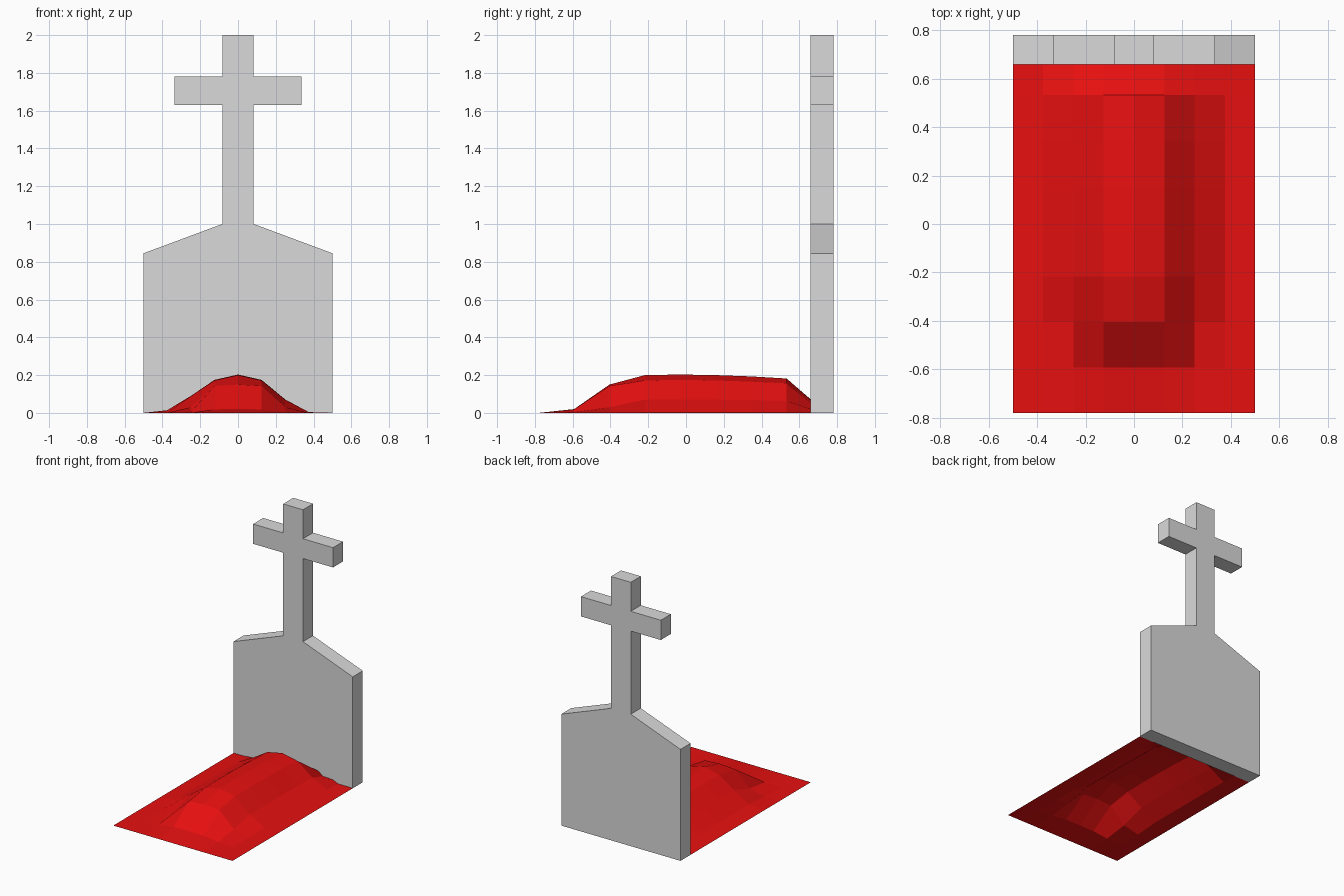
import bpy, bmesh

if "Cube" in bpy.data.objects:
    bpy.data.objects.remove(bpy.data.objects["Cube"])


def material(name, color):
    m = bpy.data.materials.new(name)
    m.diffuse_color = (*color, 1)
    m.use_nodes = True
    m.node_tree.nodes["Principled BSDF"].inputs["Base Color"].default_value = m.diffuse_color
    return m


def make_object(name, bm, mat):
    bmesh.ops.recalc_face_normals(bm, faces=bm.faces)
    mesh = bpy.data.meshes.new(name)
    bm.to_mesh(mesh)
    bm.free()
    mesh.materials.append(mat)
    ob = bpy.data.objects.new(name, mesh)
    bpy.context.collection.objects.link(ob)
    return ob


stone = material("grey stone", (0.70, 0.70, 0.70))
red = material("red earth", (0.80, 0.005, 0.005))

# Headstone: mirrored outline with a cross on top, extruded backwards
half = [(0.5, 0), (0.5, 0.845), (0.083, 1.0), (0.083, 1.63),
        (0.335, 1.63), (0.335, 1.78), (0.083, 1.78), (0.083, 2.0)]
outline = half + [(-x, z) for x, z in reversed(half)]
bm = bmesh.new()
front = bm.faces.new([bm.verts.new((x, 0.66, z)) for x, z in outline])
back = bmesh.ops.extrude_face_region(bm, geom=[front], use_keep_orig=True)
bmesh.ops.translate(bm, vec=(0, 0.12, 0),
                    verts=[v for v in back["geom"] if isinstance(v, bmesh.types.BMVert)])
make_object("headstone", bm, stone)

# Grave mound: open 8 x 8 grid sheet, ridge height times cross-section
ridge = [0, 0.02, 0.15, 0.2, 0.203, 0.2, 0.193, 0.182, 0.02]
section = [0, 0.07, 0.44, 0.86, 1, 0.86, 0.35, 0.02, 0]
front_section = [0, 0, 0.2, 0.95, 1, 0.95, 0.2, 0, 0]
bm = bmesh.new()
rows = []
for j, h in enumerate(ridge):
    prof = front_section if j < 3 else section
    rows.append([bm.verts.new((-0.5 + 0.125 * i, -0.78 + 0.1875 * j, h * s))
                 for i, s in enumerate(prof)])
for a, b in zip(rows, rows[1:]):
    for i in range(8):
        bm.faces.new((a[i], a[i + 1], b[i + 1], b[i]))
mound = make_object("grave_mound", bm, red)
if mound.data.polygons[0].normal.z < 0:
    mound.data.flip_normals()
